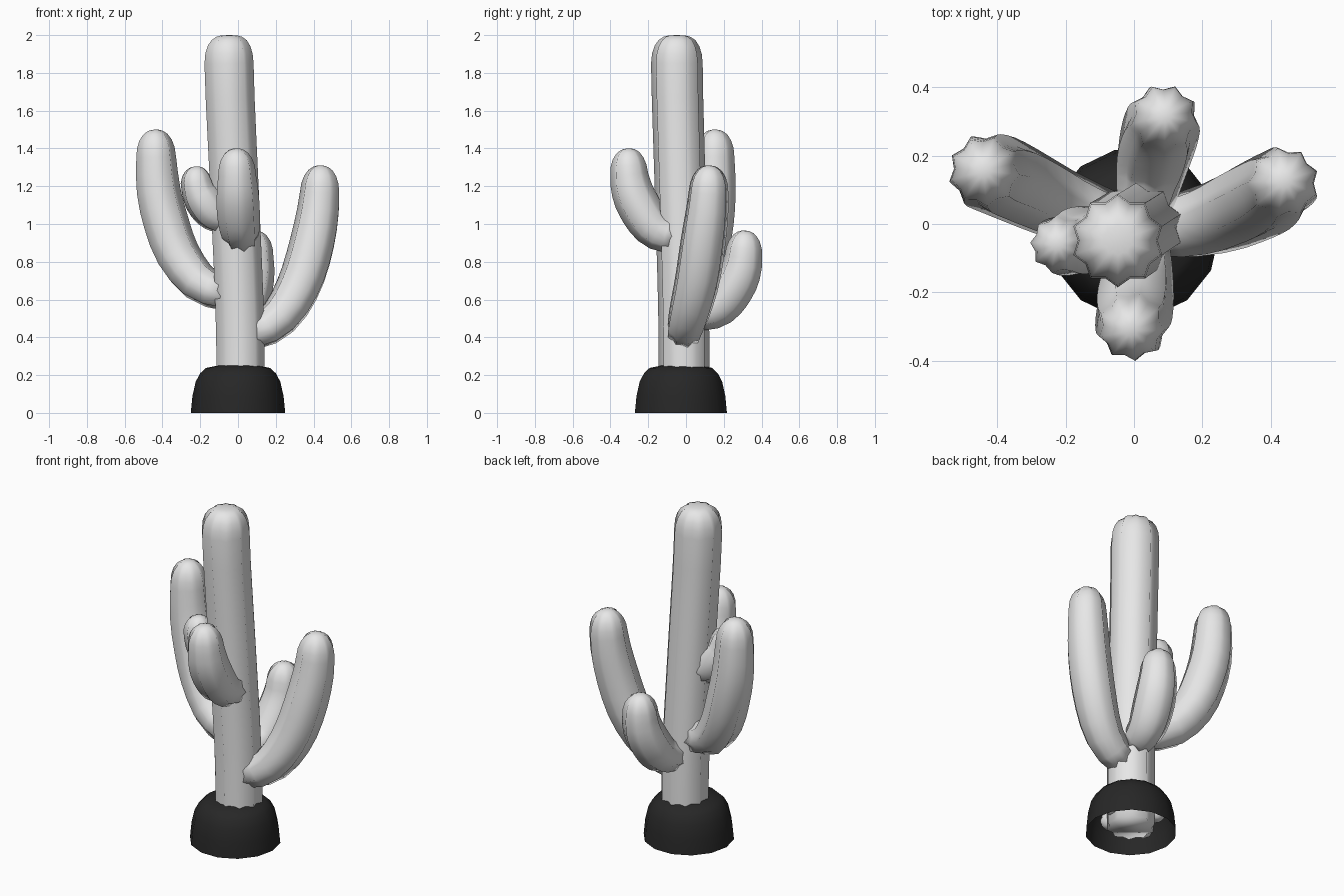
import bpy, bmesh, math
from mathutils import Vector

if "Cube" in bpy.data.objects:
    bpy.data.objects.remove(bpy.data.objects["Cube"])


def material(name, c):
    m = bpy.data.materials.new(name)
    m.diffuse_color = (*c, 1)
    m.use_nodes = True
    m.node_tree.nodes["Principled BSDF"].inputs["Base Color"].default_value = m.diffuse_color
    return m


LIGHT = material("pale_grey", (0.8, 0.8, 0.8))
DARK = material("charcoal", (0.02, 0.02, 0.02))


def finish(name, bm, mat):
    bmesh.ops.recalc_face_normals(bm, faces=bm.faces)
    me = bpy.data.meshes.new(name)
    bm.to_mesh(me)
    bm.free()
    me.materials.append(mat)
    for p in me.polygons:
        p.use_smooth = True
    ob = bpy.data.objects.new(name, me)
    bpy.context.collection.objects.link(ob)
    return ob


def sample(pts, n):
    """Catmull-Rom samples through the points."""
    p = [Vector(q) for q in pts]
    p = [2 * p[0] - p[1]] + p + [2 * p[-1] - p[-2]]
    out = []
    for i in range(1, len(p) - 2):
        a, b, c, d = p[i - 1:i + 3]
        for k in range(n):
            t = k / n
            out.append(0.5 * (2 * b + (c - a) * t + (2 * a - 5 * b + 4 * c - d) * t * t
                              + (3 * b - a - 3 * c + d) * t ** 3))
    return out + [p[-2]]


def ribbed_stem(name, pts, radii, cap, ribs=9, inner=0.87, blunt=1.0):
    """Star-section tube; radii = base, middle, shoulder; rounded tip of length cap."""
    path = sample(pts, 8)
    dist = [0]
    for a, b in zip(path, path[1:]):
        dist.append(dist[-1] + (b - a).length)
    total = dist[-1]

    def at(s):
        for i in range(len(path) - 1):
            if s <= dist[i + 1] or i == len(path) - 2:
                t = (s - dist[i]) / (dist[i + 1] - dist[i])
                return path[i].lerp(path[i + 1], t), (path[i + 1] - path[i]).normalized()

    def radius(f):
        # quadratic through base, middle (f = 0.5) and shoulder (f = 1)
        a, b, c = radii
        return a * (1 - f) * (1 - 2 * f) + 4 * b * f * (1 - f) + c * f * (2 * f - 1)

    body = total - cap
    stops = [(body * i / 10, radius(i / 10)) for i in range(11)]
    stops += [(body + cap * math.sin(a), radii[2] * math.cos(a) ** blunt)
              for a in (math.radians(d) for d in (20, 38, 55, 70, 81))]
    bm = bmesh.new()
    rings, u = [], Vector((0.0, 1.0, 0.0))
    if abs((path[1] - path[0]).normalized().y) > 0.7:
        u = Vector((1.0, 0.0, 0.0))
    n = ribs * 2
    for s, r in stops:
        c, t = at(s)
        u = (u - t * u.dot(t)).normalized()
        v = t.cross(u)
        ring = []
        for j in range(n):
            a = 2 * math.pi * j / n
            q = r * (inner if j % 2 else 1.02)
            ring.append(bm.verts.new(c + (u * math.cos(a) + v * math.sin(a)) * q))
        rings.append(ring)
    for a, b in zip(rings, rings[1:]):
        for j in range(n):
            bm.faces.new((a[j], a[(j + 1) % n], b[(j + 1) % n], b[j]))
    tip = bm.verts.new(path[-1])
    for j in range(n):
        bm.faces.new((rings[-1][j], rings[-1][(j + 1) % n], tip))
    bm.faces.new(rings[0])
    return finish(name, bm, LIGHT)


# Trunk
ribbed_stem("trunk", [(0.015, -0.01, 0.02), (0.01, -0.012, 0.5), (-0.015, -0.028, 1.1),
                      (-0.045, -0.047, 1.75), (-0.047, -0.047, 2.0)],
            (0.132, 0.132, 0.134), 0.15, 10, blunt=0.6)

# Five curved arms, thickest in the middle
arms = {
    "left_arm": ([(-0.06, 0.0, 0.63), (-0.2, 0.05, 0.685), (-0.315, 0.105, 0.83),
                  (-0.38, 0.135, 1.0), (-0.425, 0.15, 1.2), (-0.44, 0.155, 1.5)], 0.105),
    "right_arm": ([(0.07, -0.01, 0.42), (0.14, -0.005, 0.445), (0.245, 0.02, 0.535),
                   (0.335, 0.06, 0.7), (0.395, 0.09, 0.9), (0.43, 0.115, 1.1),
                   (0.44, 0.125, 1.31)], 0.105),
    "front_arm": ([(0.02, -0.06, 0.93), (0.01, -0.16, 0.97), (0.0, -0.235, 1.07),
                   (-0.005, -0.29, 1.2), (-0.01, -0.31, 1.4)], 0.1),
    "small_left_arm": ([(-0.06, -0.03, 1.02), (-0.13, -0.045, 1.06), (-0.185, -0.055, 1.13),
                        (-0.215, -0.06, 1.2), (-0.225, -0.06, 1.305)], 0.088),
    "back_arm": ([(0.03, 0.06, 0.52), (0.05, 0.17, 0.56), (0.07, 0.25, 0.66),
                  (0.085, 0.3, 0.78), (0.09, 0.315, 0.965)], 0.1),
}
for name, (pts, r) in arms.items():
    ribbed_stem(name, pts, (r * 0.84, r * 1.13, r), r * 1.4, blunt=0.85)

# Roots hidden in the base, one just poking through
for i, (deg, reach) in enumerate([(207, 0.227), (285, 0.19), (0, 0.19), (70, 0.19), (135, 0.19)]):
    d = Vector((math.cos(math.radians(deg)), math.sin(math.radians(deg)), 0))
    c = Vector((0, -0.027, 0))
    ribbed_stem(f"root_{i + 1}", [c + d * 0.05 + Vector((0, 0, 0.13)),
                                  c + d * 0.12 + Vector((0, 0, 0.12)),
                                  c + d * reach + Vector((0, 0, 0.11))],
                (0.05, 0.055, 0.055), 0.05, 7)

# Domed base, open underneath
bm = bmesh.new()
profile = [(0.25, 0.0), (0.241, 0.09), (0.224, 0.165), (0.2, 0.21), (0.17, 0.238), (0.11, 0.25)]
N = 14
rings = [[bm.verts.new((r * math.cos(2 * math.pi * j / N), -0.027 + r * math.sin(2 * math.pi * j / N), z))
          for j in range(N)] for r, z in profile]
for a, b in zip(rings, rings[1:]):
    for j in range(N):
        bm.faces.new((a[j], a[(j + 1) % N], b[(j + 1) % N], b[j]))
finish("base_dome", bm, DARK)
